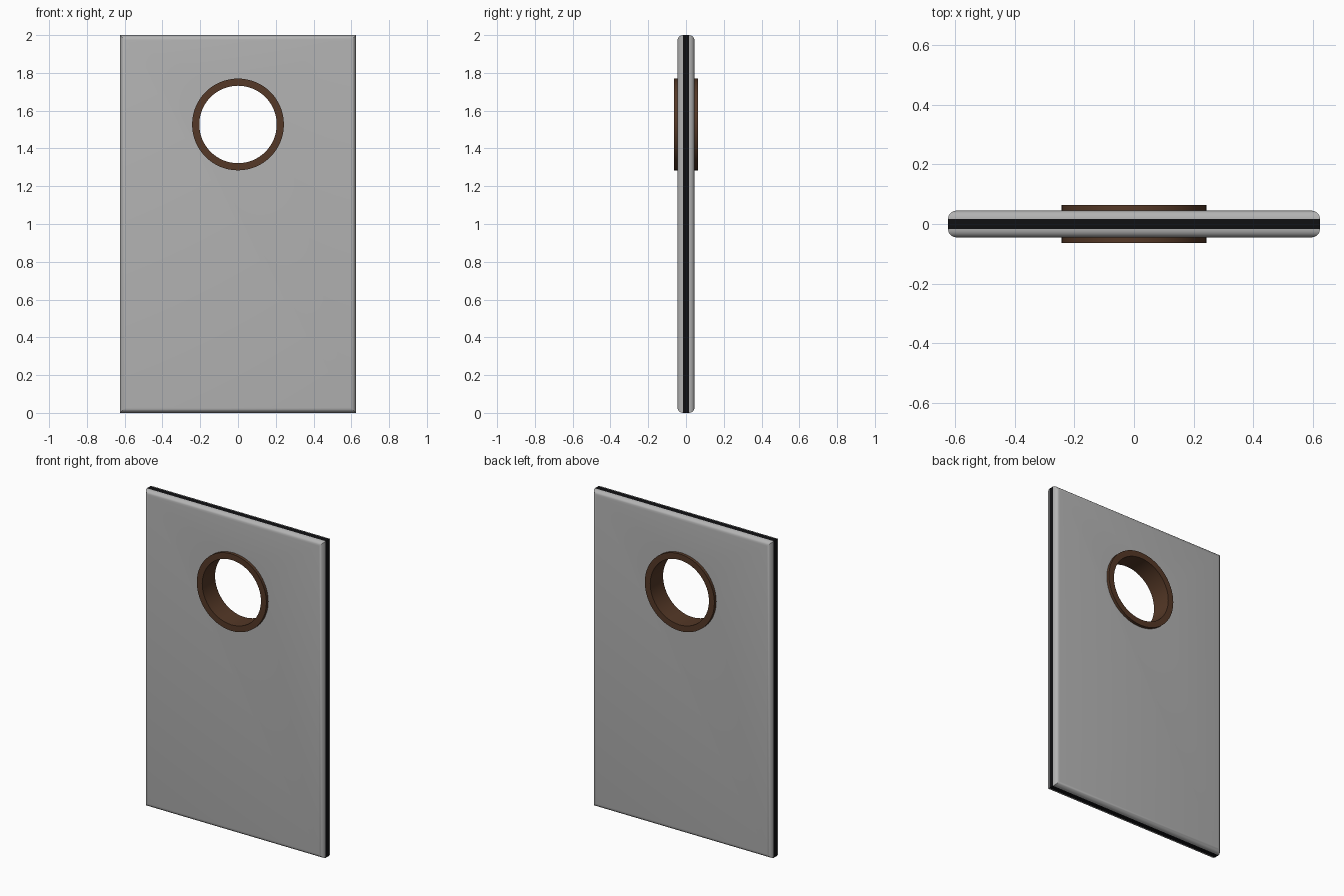
import bpy, bmesh, math
from mathutils import Matrix

cube = bpy.data.objects.get("Cube")
if cube:
    bpy.data.objects.remove(cube, do_unlink=True)

WIDTH, DEPTH, HEIGHT = 1.25, 0.09, 2.0
BAND = 0.017                      # half thickness of the dark edge band
HOLE_Z, R_OUT, R_IN, RING_HALF = 1.527, 0.243, 0.205, 0.064


def material(name, color):
    mat = bpy.data.materials.new(name)
    mat.use_nodes = True
    mat.diffuse_color = (*color, 1)
    bsdf = next(n for n in mat.node_tree.nodes if n.type == 'BSDF_PRINCIPLED')
    bsdf.inputs["Base Color"].default_value = (*color, 1)
    return mat


def add_object(name, bm, *mats):
    bmesh.ops.recalc_face_normals(bm, faces=bm.faces[:])
    mesh = bpy.data.meshes.new(name)
    bm.to_mesh(mesh)
    bm.free()
    for mat in mats:
        mesh.materials.append(mat)
    obj = bpy.data.objects.new(name, mesh)
    bpy.context.collection.objects.link(obj)
    return obj


def activate(obj):
    bpy.ops.object.select_all(action='DESELECT')
    obj.select_set(True)
    bpy.context.view_layer.objects.active = obj


def smooth(obj):
    activate(obj)
    bpy.ops.object.shade_smooth_by_angle(angle=math.radians(35))


grey = material("grey_board", (0.45, 0.45, 0.45))
black = material("black_edge", (0.005, 0.005, 0.006))
brown = material("brown_ring", (0.09, 0.04, 0.02))

# Board: slab with rounded front and back rims, leaving a flat edge band
bm = bmesh.new()
bmesh.ops.create_cube(bm, size=1)
bmesh.ops.scale(bm, vec=(WIDTH, DEPTH, HEIGHT), verts=bm.verts)
bmesh.ops.translate(bm, vec=(0, 0, HEIGHT / 2), verts=bm.verts)
rims = [e for e in bm.edges if abs(e.verts[0].co.y - e.verts[1].co.y) < 0.01]
bmesh.ops.bevel(bm, geom=rims, offset=DEPTH / 2 - BAND, segments=5,
                profile=0.5, affect='EDGES')
bm.normal_update()
for f in bm.faces:
    flat_side = abs(f.normal.y) < 0.01
    f.material_index = 1 if flat_side else 0
board = add_object("board", bm, grey, black)

# Round opening through the board
turn = Matrix.Translation((0, 0, HOLE_Z)) @ Matrix.Rotation(math.pi / 2, 4, 'X')
bm = bmesh.new()
bmesh.ops.create_cone(bm, cap_ends=True, segments=64, radius1=(R_OUT + R_IN) / 2,
                      radius2=(R_OUT + R_IN) / 2, depth=0.4, matrix=turn)
cutter = add_object("hole_cutter", bm, grey)
cutter.hide_render = True
cut = board.modifiers.new("opening", 'BOOLEAN')
cut.operation, cut.solver, cut.object = 'DIFFERENCE', 'EXACT', cutter
activate(board)
bpy.ops.object.modifier_apply(modifier=cut.name)
bpy.data.objects.remove(cutter, do_unlink=True)
smooth(board)

# Ring: rectangular section spun around the opening's axis
bm = bmesh.new()
section = [bm.verts.new((r, y, HOLE_Z)) for r, y in (
    (R_IN, -RING_HALF), (R_OUT, -RING_HALF), (R_OUT, RING_HALF), (R_IN, RING_HALF))]
edges = [bm.edges.new((section[i], section[(i + 1) % 4])) for i in range(4)]
bmesh.ops.spin(bm, geom=section + edges, cent=(0, 0, HOLE_Z), axis=(0, 1, 0),
               angle=math.tau, steps=64, use_merge=True)
bmesh.ops.remove_doubles(bm, verts=bm.verts, dist=0.0001)
smooth(add_object("ring", bm, brown))
